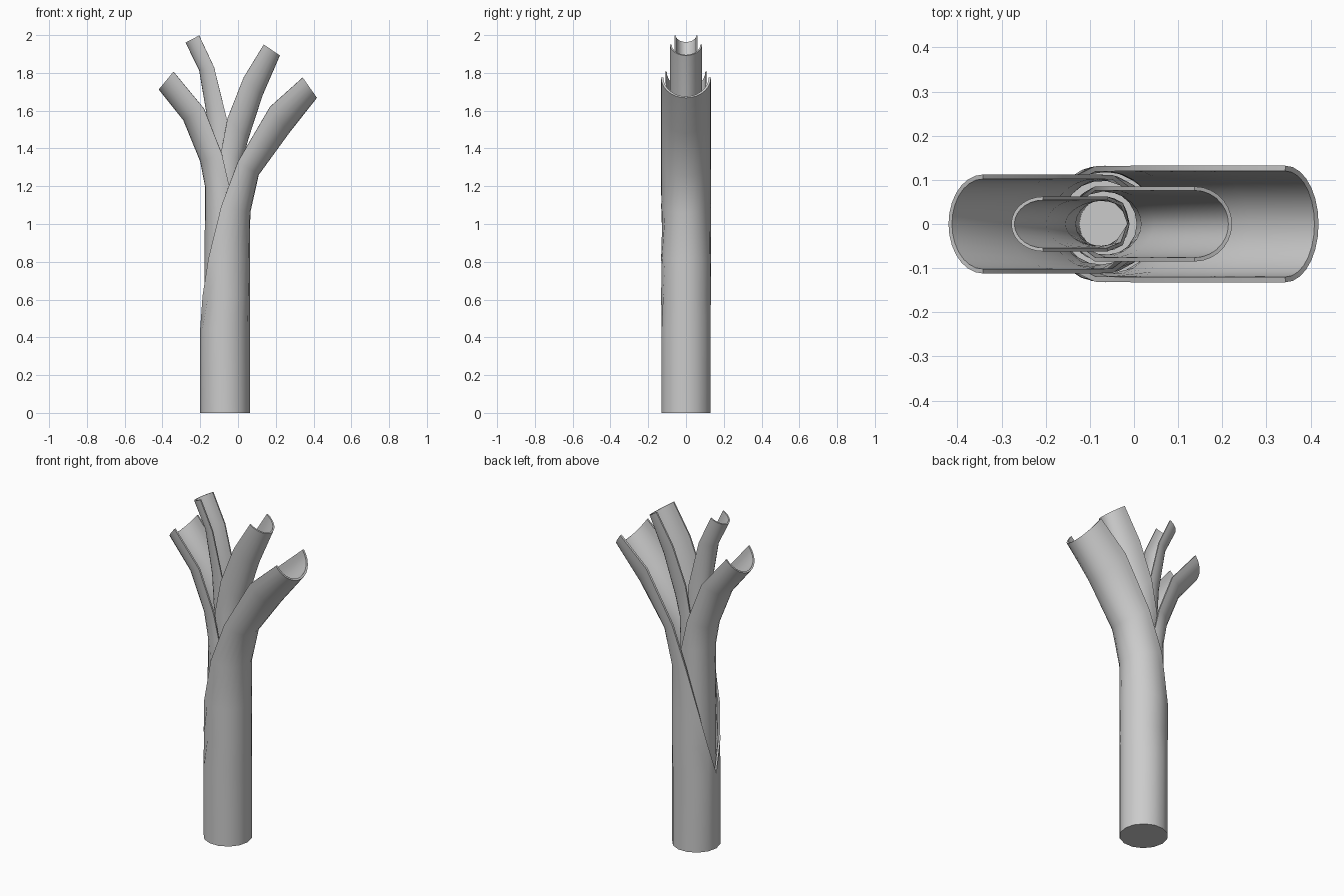
import bpy, bmesh
from math import sin, cos, radians

cube = bpy.data.objects.get("Cube")
if cube:
    bpy.data.objects.remove(cube)

grey = bpy.data.materials.new("plain_grey")
grey.use_nodes = True
grey.diffuse_color = (0.6, 0.6, 0.6, 1)
grey.node_tree.nodes["Principled BSDF"].inputs["Base Color"].default_value = (0.6, 0.6, 0.6, 1)

SEGMENTS = 14


def leaf(name, half_width, thickness, rows):
    """Loft a wrapped leaf. Row: centre x, z, back x, z, half angle of the wrap."""
    bm = bmesh.new()
    rings = []
    for cx, cz, bx, bz, wrap in rows:
        ring = []
        for i in range(SEGMENTS + 1):
            a = radians(wrap) * (2 * i / SEGMENTS - 1)
            ring.append(bm.verts.new((cx + (bx - cx) * cos(a),
                                      half_width * sin(a),
                                      cz + (bz - cz) * cos(a))))
        rings.append(ring)
    for low, high in zip(rings, rings[1:]):
        for i in range(SEGMENTS):
            bm.faces.new((low[i], low[i + 1], high[i + 1], high[i]))
    bm.faces.new(rings[0][:-1])  # closed foot
    bmesh.ops.remove_doubles(bm, verts=bm.verts, dist=0.0005)
    bmesh.ops.recalc_face_normals(bm, faces=bm.faces)
    # outward means the foot faces down
    foot = min(bm.faces, key=lambda f: f.calc_center_median().z)
    if foot.normal.z > 0:
        bmesh.ops.reverse_faces(bm, faces=bm.faces)
    mesh = bpy.data.meshes.new(name)
    bm.to_mesh(mesh)
    bm.free()
    mesh.materials.append(grey)
    obj = bpy.data.objects.new(name, mesh)
    bpy.context.collection.objects.link(obj)
    wall = obj.modifiers.new("wall", 'SOLIDIFY')
    wall.thickness = thickness
    wall.offset = -1
    bpy.ops.object.select_all(action='DESELECT')
    obj.select_set(True)
    bpy.context.view_layer.objects.active = obj
    bpy.ops.object.modifier_apply(modifier="wall")
    bpy.ops.object.shade_smooth_by_angle(angle=radians(40))


# Outer leaf forms the stalk, then opens and bends left
leaf("outer_left_leaf", 0.132, 0.012, [
    (-0.068, 0, 0.064, 0, 180),
    (-0.068, 0.45, 0.064, 0.45, 180),
    (-0.068, 0.62, 0.064, 0.62, 155),
    (-0.068, 0.82, 0.064, 0.82, 132),
    (-0.07, 1.09, 0.065, 1.06, 98),
    (0.0, 1.33, 0.11, 1.26, 90),
    (0.17, 1.62, 0.27, 1.48, 90),
    (0.343, 1.775, 0.418, 1.668, 90)])

# Second leaf, wrapped inside, bends right
leaf("outer_right_leaf", 0.112, 0.01, [
    (-0.068, 0.3, -0.177, 0.3, 180),
    (-0.068, 0.75, -0.177, 0.75, 150),
    (-0.065, 1.2, -0.175, 1.2, 100),
    (-0.085, 1.37, -0.2, 1.33, 90),
    (-0.18, 1.61, -0.29, 1.55, 90),
    (-0.342, 1.806, -0.42, 1.712, 90)])

# Third leaf bends left
leaf("inner_left_leaf", 0.085, 0.009, [
    (-0.068, 0.6, 0.015, 0.6, 180),
    (-0.068, 1.1, 0.015, 1.1, 140),
    (-0.08, 1.38, 0.025, 1.34, 95),
    (-0.055, 1.56, 0.055, 1.45, 90),
    (0.03, 1.775, 0.13, 1.68, 90),
    (0.137, 1.95, 0.222, 1.892, 90)])

# Innermost leaf bends right
leaf("inner_right_leaf", 0.062, 0.008, [
    (-0.07, 0.8, -0.13, 0.8, 180),
    (-0.07, 1.25, -0.14, 1.25, 130),
    (-0.06, 1.56, -0.163, 1.56, 90),
    (-0.127, 1.83, -0.206, 1.815, 90),
    (-0.206, 1.998, -0.278, 1.96, 90)])
